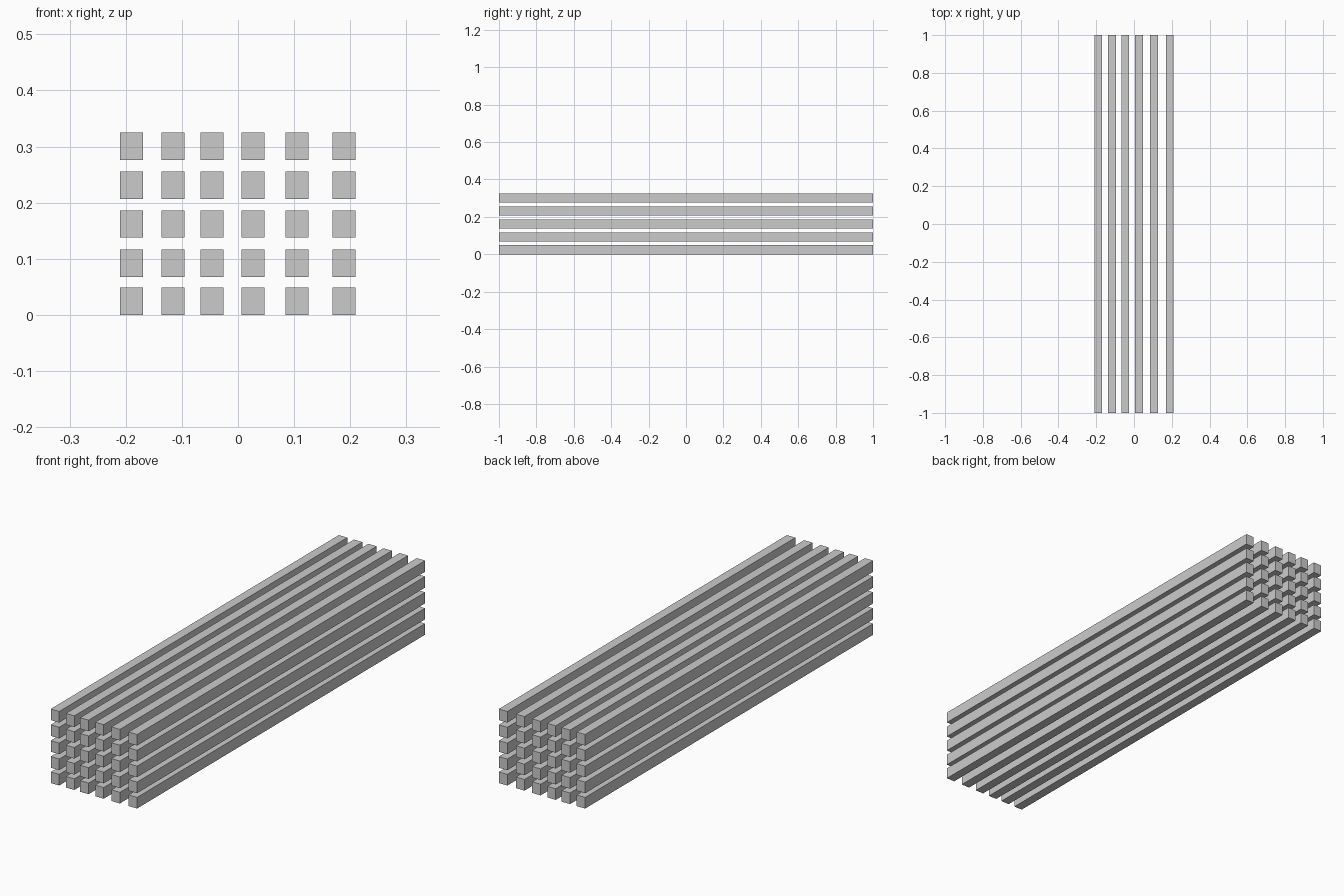
import bpy

if "Cube" in bpy.data.objects:
    bpy.data.objects.remove(bpy.data.objects["Cube"])

LENGTH, WIDTH, HEIGHT = 2.0, 0.041, 0.049
COLUMNS = [-0.1895, -0.1160, -0.0465, 0.0270, 0.1055, 0.1890]
ROWS = [0.0245, 0.0920, 0.1620, 0.2315, 0.3010]


def beam(name, x, z):
    bpy.ops.mesh.primitive_cube_add(size=1, location=(x, 0, z))
    obj = bpy.context.object
    obj.name = name
    obj.scale = (WIDTH, LENGTH, HEIGHT)
    bpy.ops.object.transform_apply(location=False, rotation=False, scale=True)


# Stack of long timber beams, five layers of six
for r, z in enumerate(ROWS, 1):
    for c, x in enumerate(COLUMNS, 1):
        beam(f"beam_layer{r}_column{c}", x, z)
